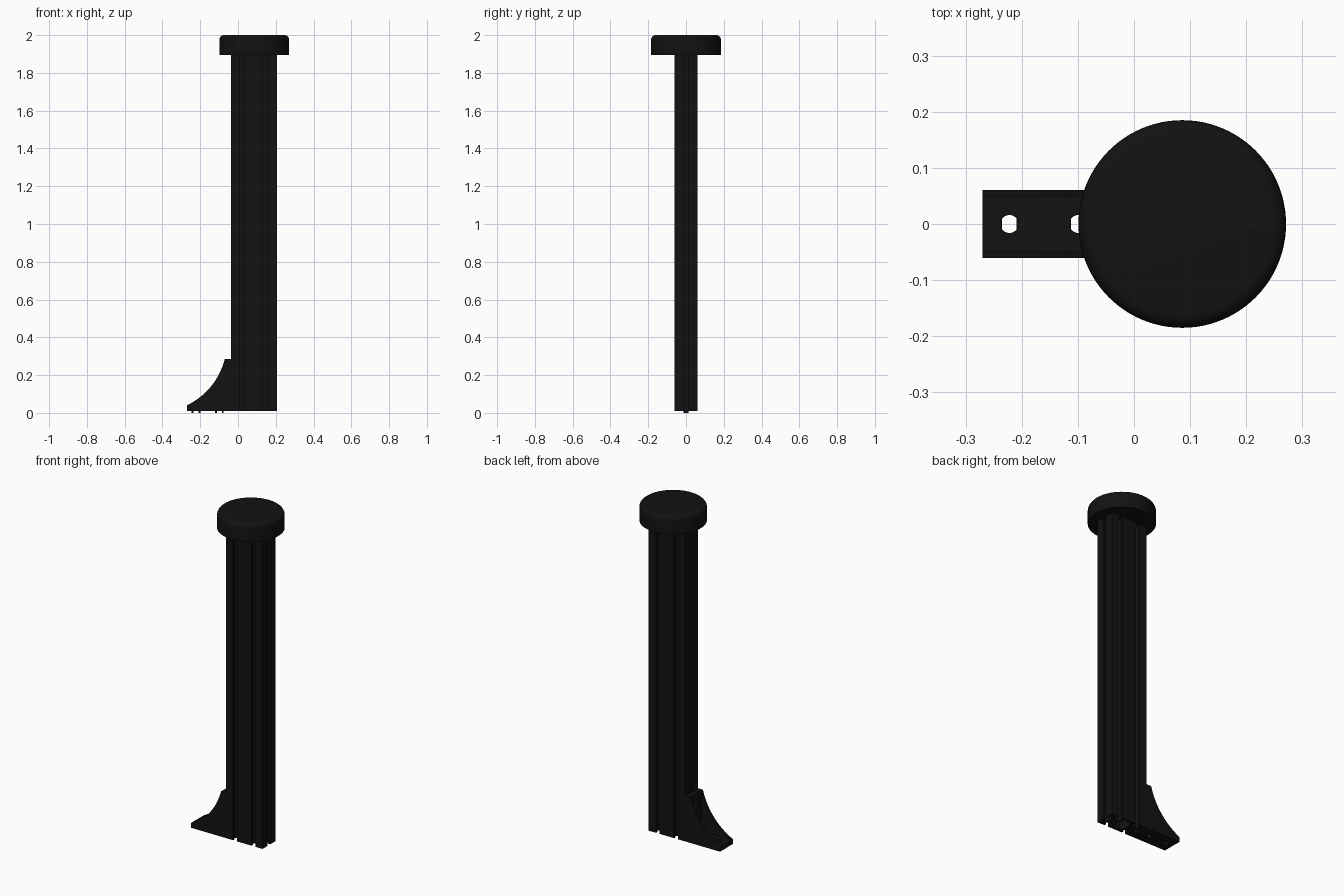
import bpy, bmesh
from math import sin, cos, pi, radians
from mathutils import Matrix

if "Cube" in bpy.data.objects:
    bpy.data.objects.remove(bpy.data.objects["Cube"])

black = bpy.data.materials.new("black")
black.diffuse_color = (0.006, 0.006, 0.006, 1)
black.use_nodes = True
black.node_tree.nodes["Principled BSDF"].inputs["Base Color"].default_value = black.diffuse_color
ALONG_Z = Matrix.Identity(4)
ALONG_Y = Matrix.Rotation(pi / 2, 4, 'X')
ALONG_X = Matrix(((0, 0, 1, 0), (1, 0, 0, 0), (0, 1, 0, 0), (0, 0, 0, 1)))


def circle(x, y, r, n=32):
    return [(x + r * cos(2 * pi * i / n), y + r * sin(2 * pi * i / n)) for i in range(n)]


def rect(x0, x1, y0, y1):
    return [(x0, y0), (x1, y0), (x1, y1), (x0, y1)]


def prism(name, loops, depth, axis=ALONG_Z, centre=(0, 0, 0)):
    """Extrude an outline (with hole loops) by depth, centred on the axis."""
    cu = bpy.data.curves.new(name, 'CURVE')
    cu.dimensions, cu.fill_mode, cu.extrude = '2D', 'BOTH', depth / 2
    for loop in loops:
        s = cu.splines.new('POLY')
        s.points.add(len(loop) - 1)
        for p, (x, y) in zip(s.points, loop):
            p.co = (x, y, 0, 1)
        s.use_cyclic_u = True
    tmp = bpy.data.objects.new(name + "_outline", cu)
    bpy.context.collection.objects.link(tmp)
    dg = bpy.context.evaluated_depsgraph_get()
    me = bpy.data.meshes.new_from_object(tmp.evaluated_get(dg))
    bpy.data.objects.remove(tmp)
    bm = bmesh.new()
    bm.from_mesh(me)
    bmesh.ops.remove_doubles(bm, verts=bm.verts, dist=1e-5)
    bmesh.ops.transform(bm, matrix=Matrix.Translation(centre) @ axis, verts=bm.verts)
    bmesh.ops.recalc_face_normals(bm, faces=bm.faces)
    bm.to_mesh(me)
    bm.free()
    me.name = name
    return finish(bpy.data.objects.new(name, me), True)


def finish(ob, link=False):
    if link:
        bpy.context.collection.objects.link(ob)
    ob.data.materials.clear()
    ob.data.materials.append(black)
    bpy.ops.object.select_all(action='DESELECT')
    ob.select_set(True)
    bpy.context.view_layer.objects.active = ob
    bpy.ops.object.shade_smooth_by_angle(angle=radians(30))
    return ob


# Double T-slot post: walk round the outline, dropping a slot into each cell face
H = 0.0613
PX = 0.0845
half_slot = [(-0.0125, 0), (-0.0125, 0.014), (-0.03, 0.014), (-0.03, 0.02), (-0.0125, 0.038)]
slot = half_slot + [(-t, d) for t, d in reversed(half_slot)]


def side(start, direction, cells):
    (sx, sy), (dx, dy) = start, direction
    pts = [start]
    for c in range(cells):
        for t, d in slot:
            u = H * (2 * c + 1) + t
            pts.append((sx + dx * u - dy * d, sy + dy * u + dx * d))
    return pts


outline = (side((-2 * H, -H), (1, 0), 2) + side((2 * H, -H), (0, 1), 1)
           + side((2 * H, H), (-1, 0), 2) + side((-2 * H, H), (0, -1), 1))
cavity = [(-0.022, -0.047), (0.022, -0.047), (0.035, 0), (0.022, 0.047), (-0.022, 0.047), (-0.035, 0)]
prism("slotted_post", [outline, circle(-H, 0, 0.0105), circle(H, 0, 0.0105), cavity],
      1.89, ALONG_Z, (PX, 0, 0.955))

# Round cap with softened top edge
bm = bmesh.new()
bmesh.ops.create_cone(bm, cap_ends=True, segments=96, radius1=0.185, radius2=0.185, depth=0.105)
top = [e for e in bm.edges if all(v.co.z > 0 for v in e.verts)]
bmesh.ops.bevel(bm, geom=top, offset=0.025, segments=6, profile=0.5, affect='EDGES')
me = bpy.data.meshes.new("round_cap")
bm.to_mesh(me)
bm.free()
cap = bpy.data.objects.new("round_cap", me)
cap.location = (0.086, 0, 1.9475)
finish(cap, True)

# Corner bracket: two curved cheeks
BX = PX - 2 * H
P0, P1, P2 = (-0.27, 0.04), (-0.116, 0.118), (-0.07, 0.285)
arc = []
for i in range(25):
    t = i / 24
    arc.append(tuple((1 - t) ** 2 * a + 2 * t * (1 - t) * b + t * t * c for a, b, c in zip(P0, P1, P2)))
cheek = arc + [(BX, 0.285), (BX, 0.01), (-0.27, 0.01)]
for name, s in (("front_cheek", -1), ("back_cheek", 1)):
    prism("bracket_" + name, [cheek], 0.012, ALONG_Y, (0, s * 0.055, 0))

# Drilled foot plate and wall plate between the cheeks
foot_holes, wall_holes = (-0.222, -0.099), (0.095, 0.218)
prism("bracket_foot_plate",
      [rect(-0.27, BX, -0.0495, 0.0495)] + [circle(x, 0, 0.016) for x in foot_holes],
      0.03, ALONG_Z, (0, 0, 0.025))
prism("bracket_wall_plate",
      [rect(-0.0495, 0.0495, 0.04, 0.285)] + [circle(0, z, 0.016) for z in wall_holes],
      0.03, ALONG_X, (BX - 0.015, 0, 0))

# Locating tabs either side of every hole
for s in (-1, 1):
    for x in foot_holes:
        c = x + s * 0.018
        prism("foot_tab", [rect(c - 0.005, c + 0.005, -0.012, 0.012)], 0.01, ALONG_Z, (0, 0, 0.005))
    for z in wall_holes:
        c = z + s * 0.018
        prism("wall_tab", [rect(-0.012, 0.012, c - 0.005, c + 0.005)], 0.01, ALONG_X, (BX + 0.005, 0, 0))
